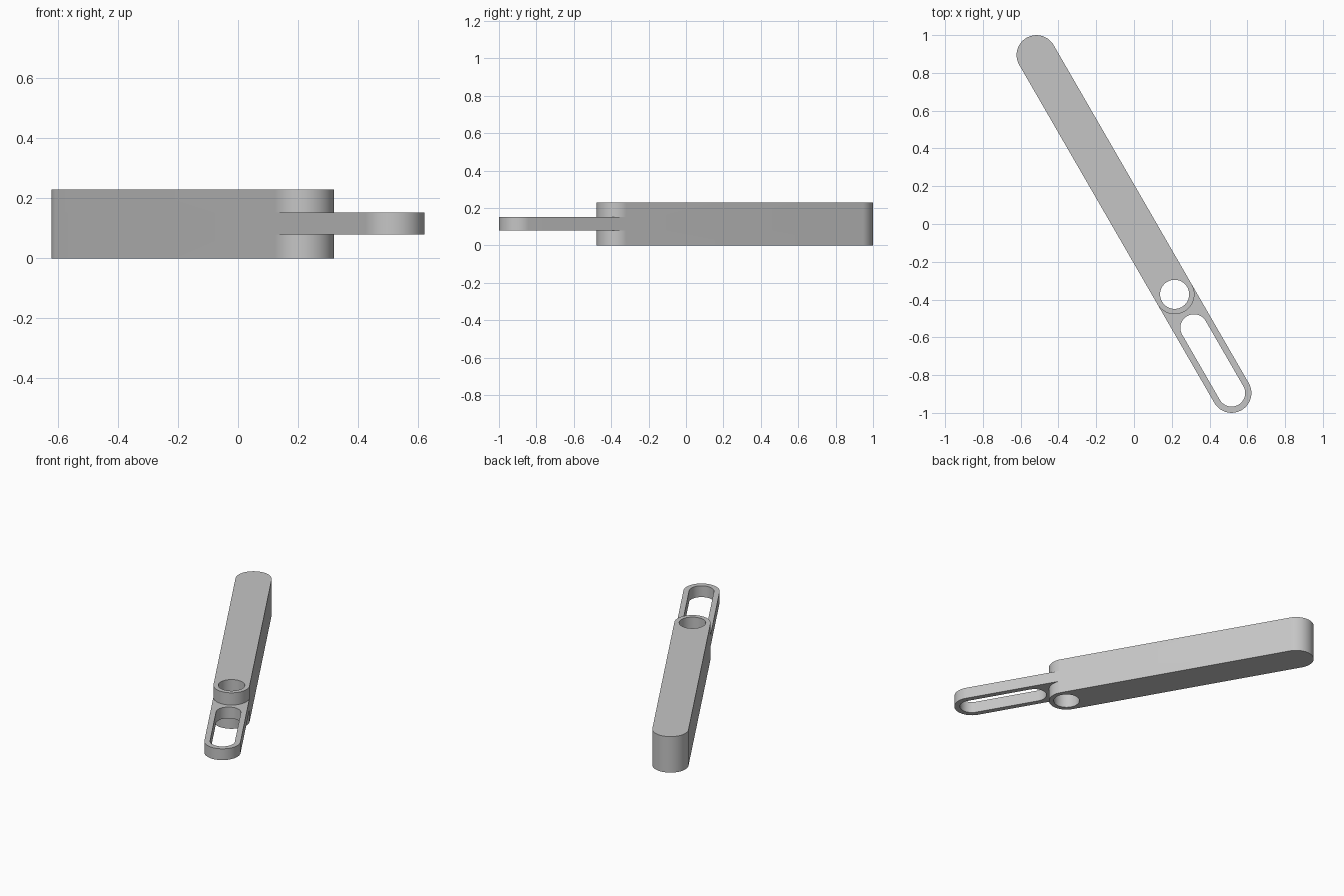
import bpy, bmesh
from math import pi, cos, sin, radians

cube = bpy.data.objects.get("Cube")
if cube:
    bpy.data.objects.remove(cube, do_unlink=True)

# Dimensions along the arm, which is laid out on local x
R, HOLE_R, SLOT_R = 0.105, 0.077, 0.072
BACK, PIVOT, SLOT_START, TIP = -1.033, 0.43, 0.635, 1.033
Z0, Z1, Z2, Z3 = 0.0, 0.08, 0.152, 0.23
SEG = 40


def arc(cx, r, start, sweep=pi, seg=SEG):
    """Points of an arc centred on the arm's axis."""
    return [(cx + r * cos(start + sweep * i / seg),
             r * sin(start + sweep * i / seg)) for i in range(seg + 1)]


def wall(bm, loop, low, high):
    """Upright wall around a closed outline."""
    a = [bm.verts.new((x, y, low)) for x, y in loop]
    b = [bm.verts.new((x, y, high)) for x, y in loop]
    for i in range(len(loop)):
        j = (i + 1) % len(loop)
        bm.faces.new((a[i], a[j], b[j], b[i]))


def cap(bm, loops, z, up):
    """Flat face with a cut-out, bounded by an outer and an inner outline."""
    edges = []
    for loop in loops:
        vs = [bm.verts.new((x, y, z)) for x, y in loop]
        edges += [bm.edges.new((vs[i], vs[i - 1])) for i in range(len(vs))]
    bmesh.ops.triangle_fill(bm, edges=edges, use_beauty=True,
                            normal=(0, 0, 1 if up else -1))


# Outlines
back_end = arc(BACK, R, pi / 2)
body_end = arc(PIVOT, R, -pi / 2)
tongue_end = arc(TIP, R, -pi / 2)
body = back_end + body_end
middle = back_end + [body_end[0]] + tongue_end + [body_end[-1]]
tongue = [body_end[0]] + tongue_end + body_end[:0:-1]
hole = arc(PIVOT, HOLE_R, 0, 2 * pi, 2 * SEG)[:-1]
slot = arc(SLOT_START, SLOT_R, pi / 2) + arc(TIP, SLOT_R, -pi / 2)

bm = bmesh.new()
# Thick body with its pivot hole
wall(bm, body, Z0, Z1)
wall(bm, body, Z2, Z3)
wall(bm, hole, Z0, Z3)
cap(bm, (body, hole), Z0, False)
cap(bm, (body, hole), Z3, True)
# Thin slotted tongue, flush with the body's sides
wall(bm, middle, Z1, Z2)
wall(bm, slot, Z1, Z2)
cap(bm, (tongue, slot), Z1, False)
cap(bm, (tongue, slot), Z2, True)
bmesh.ops.remove_doubles(bm, verts=bm.verts, dist=1e-5)
bmesh.ops.recalc_face_normals(bm, faces=bm.faces)

mesh = bpy.data.meshes.new("slotted_arm")
bm.to_mesh(mesh)
bm.free()
arm = bpy.data.objects.new("slotted_arm", mesh)
bpy.context.collection.objects.link(arm)
arm.rotation_euler.z = radians(-60)

# Plain grey
grey = bpy.data.materials.new("grey")
grey.use_nodes = True
colour = (0.56, 0.56, 0.56, 1)
grey.diffuse_color = colour
grey.node_tree.nodes["Principled BSDF"].inputs["Base Color"].default_value = colour
mesh.materials.append(grey)

bpy.context.view_layer.objects.active = arm
arm.select_set(True)
bpy.ops.object.shade_smooth_by_angle(angle=radians(30))
